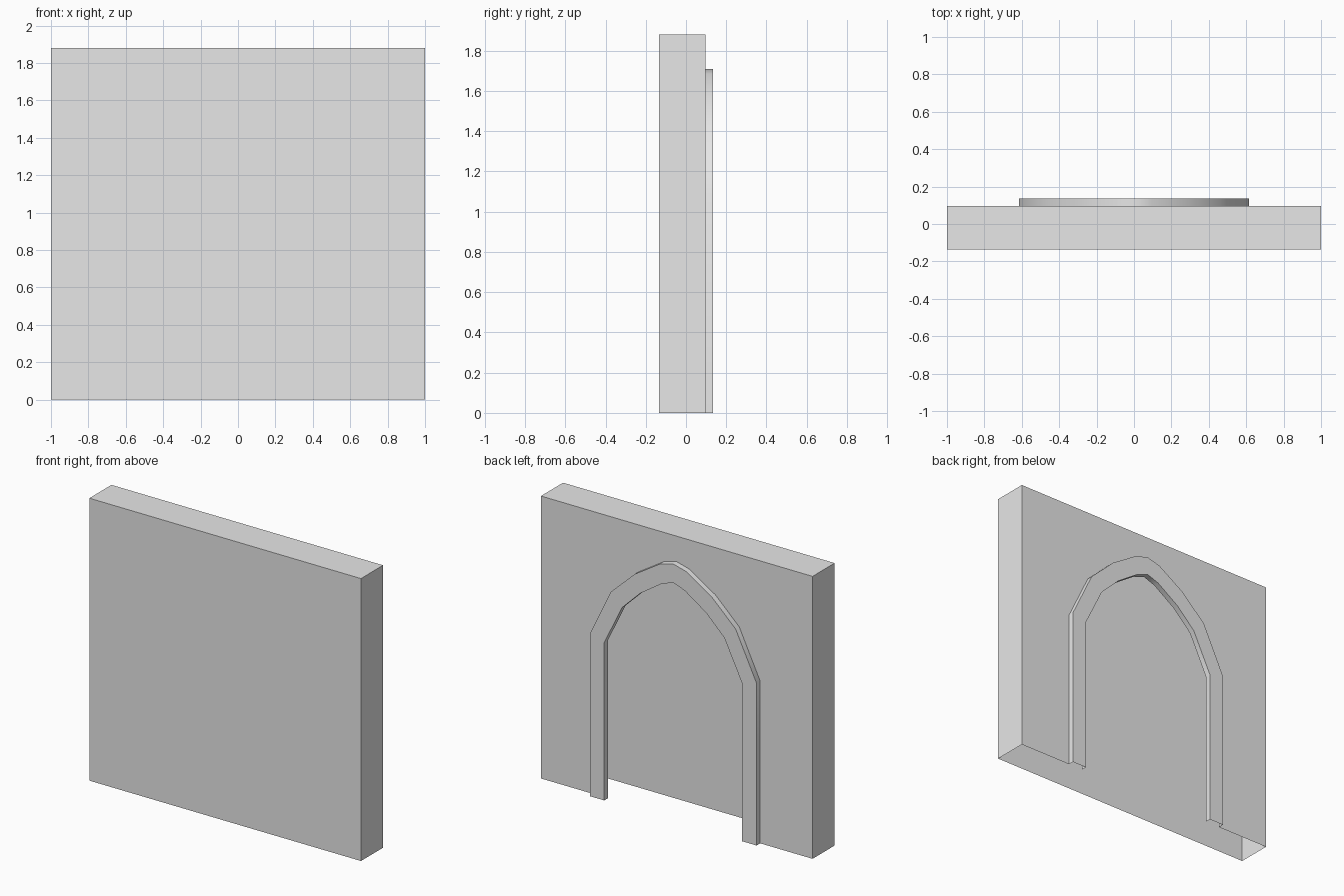
import bpy
import bmesh
import math

cube = bpy.data.objects.get("Cube")
if cube:
    bpy.data.objects.remove(cube, do_unlink=True)

HEIGHT = 1.88
FRONT, BACK, TRIM = -0.135, 0.097, 0.135

grey = bpy.data.materials.new("light grey")
grey.use_nodes = True
grey.diffuse_color = (0.8, 0.8, 0.8, 1)
grey.node_tree.nodes["Principled BSDF"].inputs["Base Color"].default_value = (0.8, 0.8, 0.8, 1)


def mirrored(half):
    """Complete a half outline that ends on the centre line."""
    return half + [(-x, z) for x, z in reversed(half[:-1])]


def build(name, add_faces):
    bm = bmesh.new()
    add_faces(bm)
    bmesh.ops.remove_doubles(bm, verts=bm.verts, dist=0.0005)
    mesh = bpy.data.meshes.new(name)
    bm.to_mesh(mesh)
    bm.free()
    mesh.materials.append(grey)
    obj = bpy.data.objects.new(name, mesh)
    bpy.context.collection.objects.link(obj)
    bpy.ops.object.select_all(action="DESELECT")
    obj.select_set(True)
    bpy.context.view_layer.objects.active = obj
    bpy.ops.object.shade_smooth_by_angle(angle=math.radians(40))
    return obj


def face(bm, points):
    bm.faces.new([bm.verts.new(p) for p in points])


def strip(bm, path, y0, y1):
    """Band of quads that runs along an outline between two depths."""
    for (xa, za), (xb, zb) in zip(path, path[1:]):
        face(bm, [(xa, y0, za), (xa, y1, za), (xb, y1, zb), (xb, y0, zb)])


# Pointed arch outlines, from the foot at +x over the peak to -x
outer = mirrored([(0.614, 0), (0.614, 1.08), (0.46, 1.4), (0.285, 1.565),
                  (0.095, 1.685), (0, 1.71)])
inner = mirrored([(0.508, 0), (0.508, 1.05), (0.377, 1.318), (0.243, 1.449),
                  (0.085, 1.555), (0, 1.585)])
border = [(1, 0), (1, HEIGHT), (-1, HEIGHT), (-1, 0)]


# Wall shell: open underneath, with an arched opening in its back
def wall_faces(bm):
    face(bm, [(x, FRONT, z) for x, z in reversed(border)])
    strip(bm, border, FRONT, BACK)
    face(bm, [(x, BACK, z) for x, z in border + outer[::-1]])


# Raised trim around the opening
def trim_faces(bm):
    strip(bm, outer, BACK, TRIM)
    strip(bm, inner[::-1], BACK, TRIM)
    for oa, ob, ia, ib in zip(outer, outer[1:], inner, inner[1:]):
        face(bm, [(x, TRIM, z) for x, z in (oa, ia, ib, ob)])


build("wall", wall_faces)
build("arch_trim", trim_faces)
